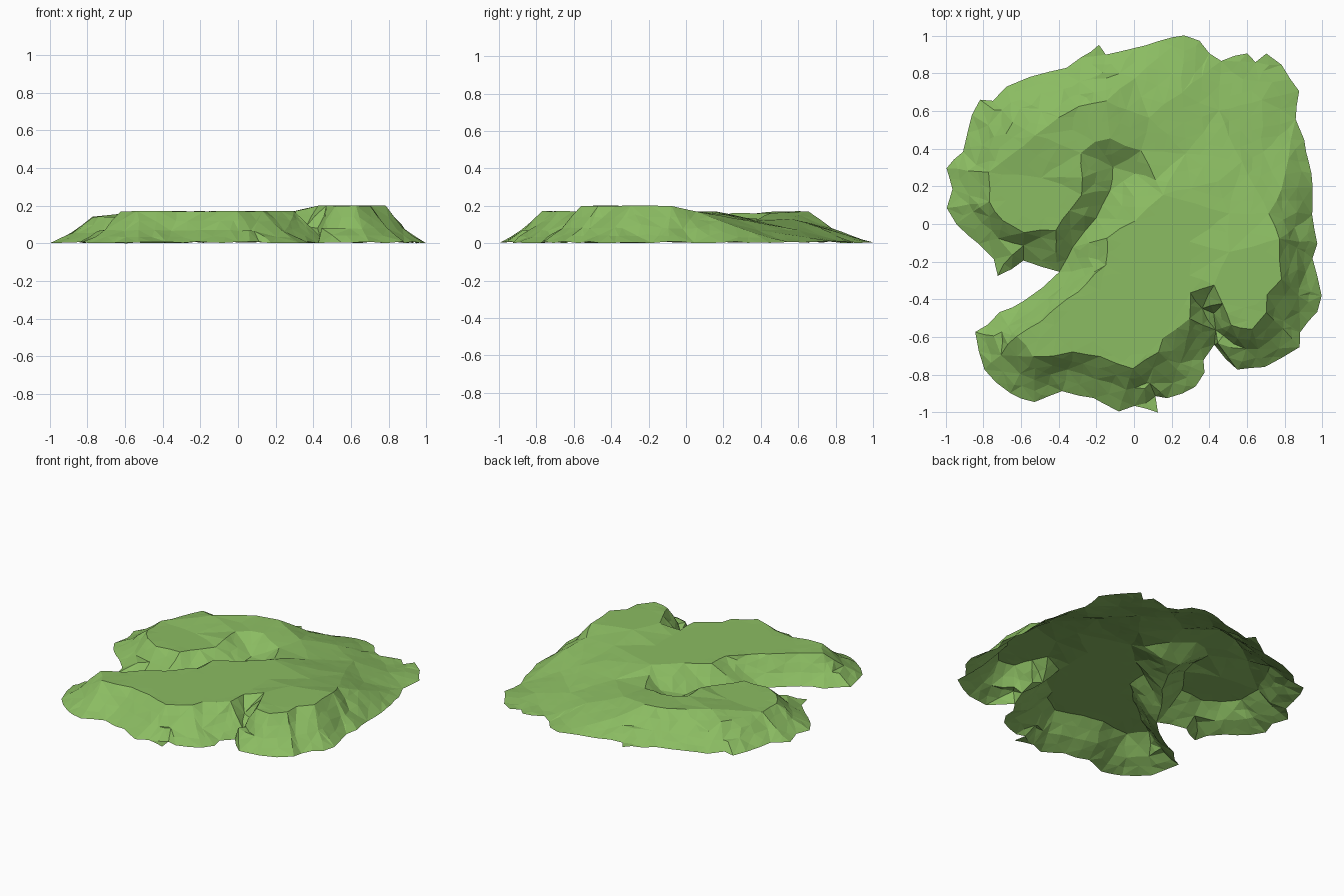
import bpy
import bmesh
import random
from mathutils import Vector
from mathutils.geometry import delaunay_2d_cdt

random.seed(4)

# Remove the default cube
default_cube = bpy.data.objects.get("Cube")
if default_cube:
    bpy.data.objects.remove(default_cube, do_unlink=True)

# All control points are in hundredths of a unit.
# Shoreline: the ragged foot of the hill
SHORE = [(-72, -27), (-74, -18), (-83, -11), (-94, 0), (-99, 9), (-97, 18),
         (-100, 30), (-91, 38), (-89, 49), (-82, 66), (-75, 66), (-68, 73),
         (-56, 78), (-45, 81), (-36, 83), (-28, 88), (-18, 95), (-15, 90),
         (0, 94), (27, 100), (35, 97), (40, 90), (47, 87), (60, 91),
         (65, 86), (70, 90), (78, 84), (88, 70), (86, 55), (90, 45),
         (95, 20), (94, 5), (98, -10), (95, -18), (99, -38), (98, -46),
         (88, -57), (88, -65), (70, -76), (55, -78), (43, -64), (37, -72),
         (37, -79), (33, -86), (18, -93), (12, -92), (12, -100), (0, -97),
         (-8, -99), (-22, -93), (-38, -89), (-53, -95), (-66, -90),
         (-80, -78), (-85, -58), (-77, -54), (-72, -47), (-58, -41),
         (-40, -26), (-58, -20)]

# Cliff edges, each with its height, walked along the terrace they enclose
VALLEY_EDGE = (17, [(15, 16), (11, 4), (0, 2), (-14, -8), (-15, -22),
                    (-35, -40), (-50, -52), (-62, -60)])
FRONT_EDGE = (17, [(-62, -60), (-53, -71), (-32, -68), (-22, -62), (-18, -71),
                   (0, -77), (13, -68), (15, -60), (30, -50), (30, -37)])
HILL_EDGE = (20, [(42, -32), (47, -42), (51, -54), (63, -56), (70, -47),
                  (71, -38), (78, -30), (77, -8)])
REAR_EDGE = (14, [(-65, 54), (-77, 27), (-77, 12), (-70, 2), (-58, -4), (-42, -3),
                  (-34, 7), (-28, 16)])
HEAD_EDGE = (16, [(-28, 25), (-28, 38), (-20, 43), (-13, 45)])
RIDGE_EDGE = (17, [(-52, 47), (-40, 56), (-30, 63), (-15, 65)])
CLIFFS = (VALLEY_EDGE, FRONT_EDGE, HILL_EDGE, REAR_EDGE, HEAD_EDGE, RIDGE_EDGE)

# Single heights: valley floor, gully, terrace interior and the long ramp
SPOTS = {
    "valley": [(-33, -12, 3), (-20, 3, 4), (-13, 18, 5), (-11, 30, 6), (0, 27, 8)],
    "gully": [(43, -56, 4), (43, -47, 8), (36, -45, 9)],
    "terrace": [(0, -30, 17), (30, -10, 17), (50, -15, 20), (30, -27, 17),
                (50, 5, 17), (72, 6, 17), (-50, 25, 14), (-33, 50, 16)],
    "ramp": [(4, 39, 13), (12, 24, 14), (28, 38, 12),
             (45, 22, 15), (57, 33, 12), (68, 38, 7), (78, 18, 12),
             (82, 35, 6), (8, 57, 13), (25, 70, 9), (45, 60, 7),
             (68, 66, 3), (0, 78, 8), (-60, 62, 9)],
}


class Terrain:
    """Collects control points and breaklines for the triangulation."""

    def __init__(self):
        self.points, self.heights, self.edges = [], [], []
        self.lookup = {}

    def add(self, x, y, height):
        if (x, y) not in self.lookup:
            self.lookup[x, y] = len(self.points)
            self.points.append(Vector((x, y)) / 100)
            self.heights.append(height / 100)
        return self.lookup[x, y]

    def add_line(self, line, height, closed=False):
        ids = [self.add(x, y, height) for x, y in line]
        self.edges += list(zip(ids, ids[1:]))
        if closed:
            self.edges.append((ids[-1], ids[0]))

    def add_scree(self, shore, cliffs, reach):
        """Hollow out the slope halfway between the shore and its cliff."""
        rim = [(Vector(p), height) for height, line in cliffs for p in line]
        for foot in map(Vector, shore):
            top, height = min(rim, key=lambda r: (r[0] - foot).length)
            if (top - foot).length < reach:
                middle = (top + foot) / 2
                self.add(round(middle.x), round(middle.y), height * 0.4)


def build_surface(terrain):
    """Triangulate the control points inside the shoreline."""
    verts, _, faces, origins, _, _ = delaunay_2d_cdt(
        terrain.points, terrain.edges, [], 1, 1e-5)
    bm = bmesh.new()
    made = []
    for co, source in zip(verts, origins):
        height = terrain.heights[source[0]] if source else 0.1
        made.append(bm.verts.new((co.x, co.y, height)))
    for face in faces:
        bm.faces.new([made[i] for i in face])
    return bm


def refine(bm, longest):
    """Split long edges and return to triangles."""
    long_edges = [e for e in bm.edges if e.calc_length() > longest]
    bmesh.ops.subdivide_edges(bm, edges=long_edges, cuts=1)
    bmesh.ops.triangulate(bm, faces=bm.faces[:], quad_method='BEAUTY',
                          ngon_method='BEAUTY')


def roughen(bm, amount):
    """Nudge vertices so that slopes and shore look weathered."""
    for v in bm.verts:
        slope = 1 - v.normal.z ** 2
        v.co.x += random.uniform(-amount, amount)
        v.co.y += random.uniform(-amount, amount)
        if v.is_boundary:
            v.co.z = random.uniform(0, 0.01)
        else:
            v.co.z += random.uniform(-amount, amount) * min(slope * 2, 0.5)
            v.co.z = max(v.co.z, 0.01)


def make_material(name, colour):
    mat = bpy.data.materials.new(name)
    mat.use_nodes = True
    mat.diffuse_color = colour
    mat.node_tree.nodes["Principled BSDF"].inputs["Base Color"].default_value = colour
    return mat


# Gather the control points
terrain = Terrain()
terrain.add_line(SHORE, 0, closed=True)
for height, line in CLIFFS:
    terrain.add_line(line, height)
for group in SPOTS.values():
    for spot in group:
        terrain.add(*spot)
terrain.add_scree(SHORE, CLIFFS, reach=36)

# Grassy hill: an open shell of faceted triangles
bm = build_surface(terrain)
for longest in (0.3, 0.16, 0.12):
    refine(bm, longest)
bm.normal_update()
roughen(bm, 0.007)
bmesh.ops.recalc_face_normals(bm, faces=bm.faces[:])
bm.normal_update()
if sum(f.normal.z for f in bm.faces) < 0:
    bmesh.ops.reverse_faces(bm, faces=bm.faces[:])

mesh = bpy.data.meshes.new("grassy_hill")
bm.to_mesh(mesh)
bm.free()
mesh.materials.append(make_material("grass_green", (0.258, 0.503, 0.122, 1)))
hill = bpy.data.objects.new("grassy_hill", mesh)
bpy.context.collection.objects.link(hill)
